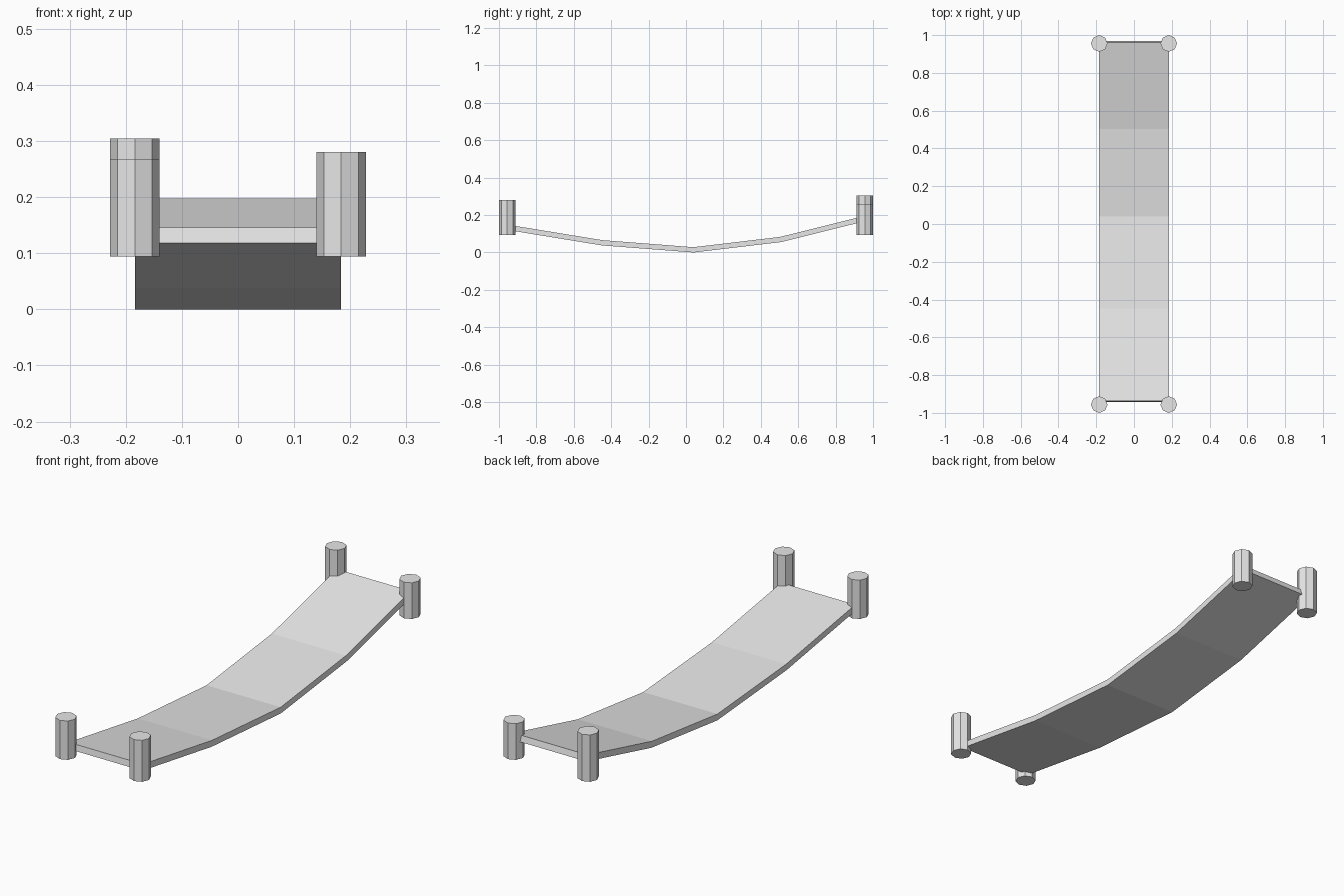
import bpy
import bmesh
from mathutils import Matrix, Vector

default = bpy.data.objects.get("Cube")
if default:
    bpy.data.objects.remove(default, do_unlink=True)

HALF_WIDTH = 0.184
POST_Y = 0.956
POST_RADIUS = 0.044
POST_BASE = 0.094
DECK_THICKNESS = 0.028

# One plain grey for everything
grey = bpy.data.materials.new("light_grey")
grey.use_nodes = True
colour = (0.8, 0.8, 0.8, 1)
grey.diffuse_color = colour
grey.node_tree.nodes["Principled BSDF"].inputs["Base Color"].default_value = colour


def add_object(name, bm):
    mesh = bpy.data.meshes.new(name)
    bm.normal_update()
    bm.to_mesh(mesh)
    bm.free()
    mesh.materials.append(grey)
    obj = bpy.data.objects.new(name, mesh)
    bpy.context.collection.objects.link(obj)
    return obj


# Sagging deck: a strip along the top-surface profile (y, z), thickened downward
profile = [(-0.937, 0.1455), (-0.447, 0.0655), (0.04, 0.028),
           (0.503, 0.083), (0.962, 0.197)]
bm = bmesh.new()
rows = [[bm.verts.new((x, y, z)) for x in (-HALF_WIDTH, HALF_WIDTH)]
        for y, z in profile]
for a, b in zip(rows, rows[1:]):
    bm.faces.new((a[0], a[1], b[1], b[0]))
deck = add_object("bridge_deck", bm)
solid = deck.modifiers.new("thickness", 'SOLIDIFY')
solid.thickness = DECK_THICKNESS
solid.offset = -1
solid.use_even_offset = True


# Octagonal corner posts of differing heights
def add_post(name, side, end, top):
    bm = bmesh.new()
    height = top - POST_BASE
    centre = Vector((side * HALF_WIDTH, end * POST_Y, POST_BASE + height / 2))
    bmesh.ops.create_cone(bm, cap_ends=True, segments=8, radius1=POST_RADIUS,
                          radius2=POST_RADIUS, depth=height,
                          matrix=Matrix.Translation(centre))
    add_object(name, bm)


add_post("front_left_post", 1, -1, 0.28)
add_post("front_right_post", -1, -1, 0.268)
add_post("back_left_post", 1, 1, 0.256)
add_post("back_right_post", -1, 1, 0.304)
